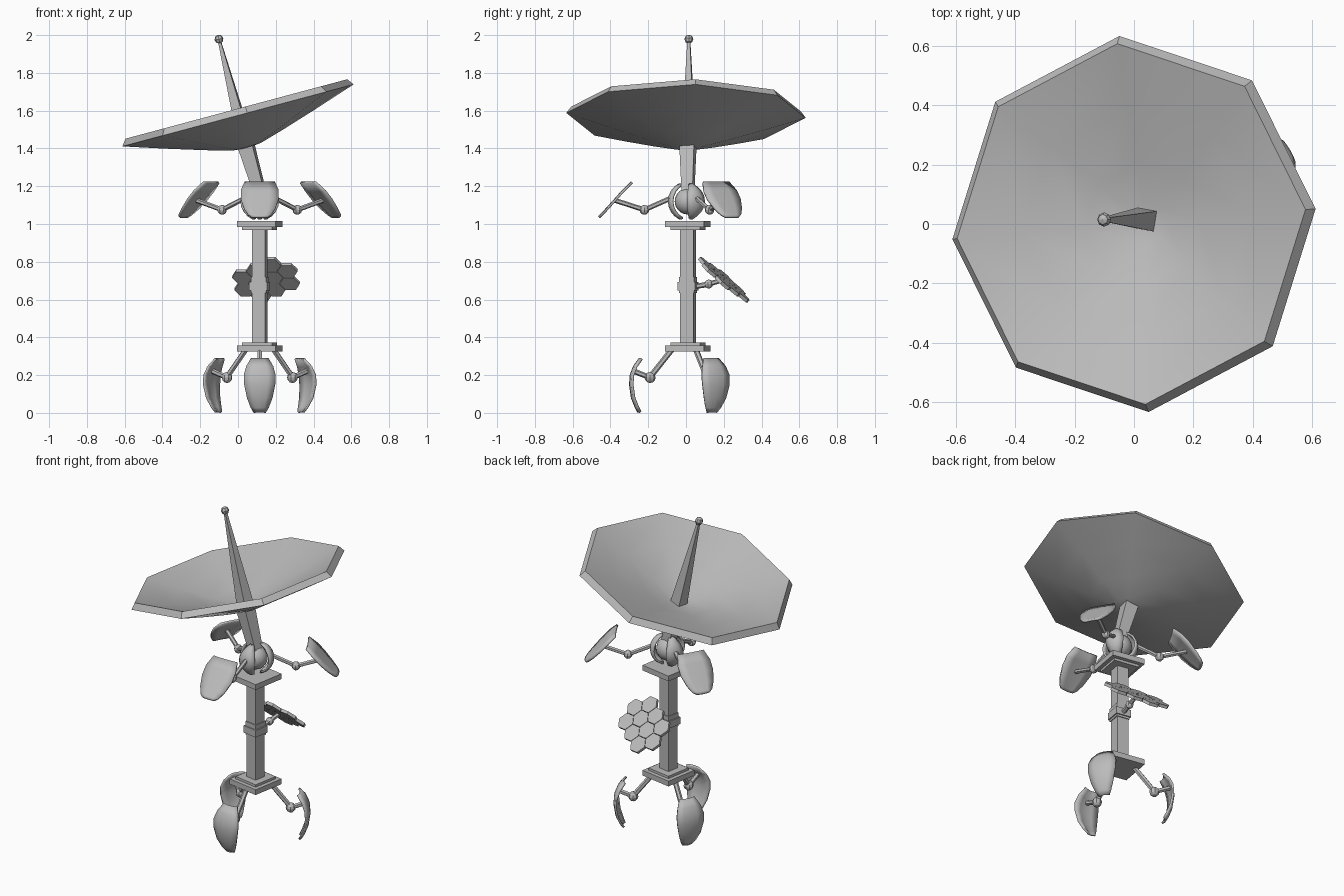
import bpy, bmesh
from math import radians, cos, sin, pi
from mathutils import Matrix, Vector

if "Cube" in bpy.data.objects:
    bpy.data.objects.remove(bpy.data.objects["Cube"], do_unlink=True)

grey = bpy.data.materials.new("light_grey_metal")
grey.use_nodes = True
grey.diffuse_color = (0.5, 0.5, 0.5, 1)
grey.node_tree.nodes["Principled BSDF"].inputs["Base Color"].default_value = grey.diffuse_color

# Shared frames: the mast axis and the tilted dish axis
TURN = radians(-10)
MAST = Matrix.Translation((0.115, 0.01, 0)) @ Matrix.Rotation(TURN, 4, "Z")
HUB = Matrix.Translation((0.115, 0.01, 0))
DISH = Matrix.Translation((0, 0, 1.575)) @ Matrix.Rotation(radians(-15), 4, "Y")


def finish(name, bm, frame=Matrix(), smooth=None):
    bmesh.ops.recalc_face_normals(bm, faces=bm.faces)
    bm.transform(frame)
    mesh = bpy.data.meshes.new(name)
    bm.to_mesh(mesh)
    bm.free()
    mesh.materials.append(grey)
    obj = bpy.data.objects.new(name, mesh)
    bpy.context.collection.objects.link(obj)
    if smooth:
        bpy.ops.object.select_all(action="DESELECT")
        obj.select_set(True)
        bpy.context.view_layer.objects.active = obj
        bpy.ops.object.shade_smooth_by_angle(angle=radians(smooth))
    return obj


def box(name, half, z0, z1, frame):
    bm = bmesh.new()
    size = Matrix.Diagonal((half * 2, half * 2, z1 - z0, 1))
    bmesh.ops.create_cube(bm, size=1, matrix=Matrix.Translation((0, 0, (z0 + z1) / 2)) @ size)
    return finish(name, bm, frame)


def bar(name, a, b, r0, r1, frame, sides=6, turn=0):
    a, b = Vector(a), Vector(b)
    bm = bmesh.new()
    bmesh.ops.create_cone(bm, cap_ends=True, segments=sides, radius1=r0, radius2=r1,
                          depth=(b - a).length)
    aim = (b - a).to_track_quat("Z", "Y").to_matrix().to_4x4()
    spin = Matrix.Rotation(turn, 4, "Z")
    return finish(name, bm, frame @ Matrix.Translation((a + b) / 2) @ aim @ spin)


def ball(name, centre, radius, frame, sides=8, rings=6, smooth=None):
    bm = bmesh.new()
    bmesh.ops.create_uvsphere(bm, u_segments=sides, v_segments=rings, radius=radius)
    return finish(name, bm, frame @ Matrix.Translation(centre), smooth)


def petal(name, rows, bow, thick, frame):
    """Curved plate: each row is (distance out, height, half width)."""
    bm = bmesh.new()
    grid = [[bm.verts.new((r - bow * t * t, w * t, z)) for t in (-1, -0.5, 0, 0.5, 1)]
            for r, z, w in rows]
    for low, high in zip(grid, grid[1:]):
        for i in range(4):
            bm.faces.new((low[i], low[i + 1], high[i + 1], high[i]))
    obj = finish(name, bm, frame, smooth=35)
    mod = obj.modifiers.new("thickness", "SOLIDIFY")
    mod.thickness = thick
    mod.offset = 0
    return obj


def lathe(name, profile, sides, turn, frame, smooth):
    bm = bmesh.new()
    verts = [bm.verts.new((r, 0, z)) for r, z in profile]
    edges = [bm.edges.new(pair) for pair in zip(verts, verts[1:])]
    bmesh.ops.spin(bm, geom=verts + edges, cent=(0, 0, 0), axis=(0, 0, 1),
                   angle=2 * pi, steps=sides, use_merge=True)
    bmesh.ops.remove_doubles(bm, verts=bm.verts, dist=0.0005)
    return finish(name, bm, frame @ Matrix.Rotation(turn, 4, "Z"), smooth)


# Mast with stepped end plates and a collar
box("mast", 0.036, 0.34, 1.0, MAST)
box("bottom_plate", 0.104, 0.325, 0.358, MAST)
box("bottom_step", 0.08, 0.358, 0.373, MAST)
box("top_step", 0.08, 0.968, 0.983, MAST)
box("top_plate", 0.104, 0.983, 1.016, MAST)
box("collar", 0.048, 0.648, 0.692, MAST)
box("collar_band", 0.041, 0.635, 0.72, MAST)

# Dish, neck, feed spike and tip
dish_profile = [(0, -0.18), (0.08, -0.172), (0.22, -0.132), (0.42, -0.07), (0.636, 0),
                (0.61, 0.035), (0.4, -0.04), (0.2, -0.105), (0.07, -0.145), (0, -0.15)]
lathe("dish", dish_profile, 8, radians(4.6), DISH, 30)
SQUARE = radians(45) + TURN
bar("neck", (0.006, 0.01, -0.42), (0, 0.01, -0.165), 0.042, 0.056, DISH, 4, SQUARE)
bar("feed_spike", (0, 0.015, -0.165), (0.007, 0.015, 0.405), 0.05, 0.01, DISH, 4, SQUARE)
ball("spike_tip", (0.007, 0.015, 0.416), 0.024, DISH, 8, 4)

# Swivel ball below the neck
ball("swivel_ball", (0, 0, 1.12), 0.07, HUB, 16, 10, smooth=40)

# Three-fold legs, feet, clasps and upper petals
foot_rows = [(0.255, 0.287, 0.045), (0.285, 0.245, 0.07), (0.302, 0.2, 0.083),
             (0.306, 0.15, 0.081), (0.296, 0.08, 0.066), (0.276, 0.03, 0.046),
             (0.262, 0.004, 0.03)]
petal_rows = [(0.3, 1.22, 0.08), (0.345, 1.175, 0.1), (0.385, 1.13, 0.1),
              (0.43, 1.08, 0.082), (0.46, 1.048, 0.06), (0.472, 1.036, 0.04)]
clasp_rows = [(0.1 * cos(a), 1.12 + 0.1 * sin(a), 0.048 * cos(a * 1.35) + 0.004)
              for a in [radians(-64 + 16 * i) for i in range(9)]]

for side, angle in (("front", -90), ("left", 30), ("right", 150)):
    frame = HUB @ Matrix.Rotation(radians(angle), 4, "Z")
    bar(side + "_leg", (0.085, 0, 0.335), (0.2, 0, 0.19), 0.015, 0.015, frame)
    ball(side + "_leg_joint", (0.2, 0, 0.187), 0.029, frame)
    bar(side + "_ankle", (0.2, 0, 0.187), (0.298, 0, 0.225), 0.014, 0.014, frame)
    petal(side + "_foot", foot_rows, 0.012, 0.012, frame)

    petal(side + "_clasp", clasp_rows, 0.018, 0.012, frame)
    bar(side + "_arm", (0.095, 0, 1.135), (0.23, 0, 1.075), 0.013, 0.013, frame)
    ball(side + "_arm_joint", (0.23, 0, 1.075), 0.026, frame)
    bar(side + "_wrist", (0.23, 0, 1.075), (0.385, 0, 1.125), 0.013, 0.013, frame)
    petal(side + "_petal", petal_rows, 0.004, 0.012, frame)

# Hexagon panel on a short jointed bracket behind the mast
bar("panel_bracket", (0, 0.04, 0.67), (0, 0.11, 0.68), 0.014, 0.014, MAST)
ball("panel_joint", (0, 0.112, 0.682), 0.024, MAST)
bar("panel_stem", (0, 0.112, 0.682), (0, 0.19, 0.704), 0.013, 0.013, MAST)

PITCH = 0.096
columns = [(-1.5, (-0.25, 0.75)), (-0.5, (-0.75, 0.25, 1.25)),
           (0.5, (-1.25, -0.25, 0.75)), (1.5, (-0.75, 0.25))]
bm = bmesh.new()
for u, heights in columns:
    for v in heights:
        place = Matrix.Translation((u * PITCH * cos(pi / 6), v * PITCH, 0))
        bmesh.ops.create_cone(bm, cap_ends=True, segments=6, radius1=0.054, radius2=0.054,
                              depth=0.018, matrix=place @ Matrix.Rotation(pi / 6, 4, "Z"))
# Cone vertices start on the y axis, so the turn above gives flat tops
tilt = Matrix.Translation((0, 0.193, 0.705)) @ Matrix.Rotation(radians(-43), 4, "X")
finish("hexagon_panel", bm, MAST @ tilt)
